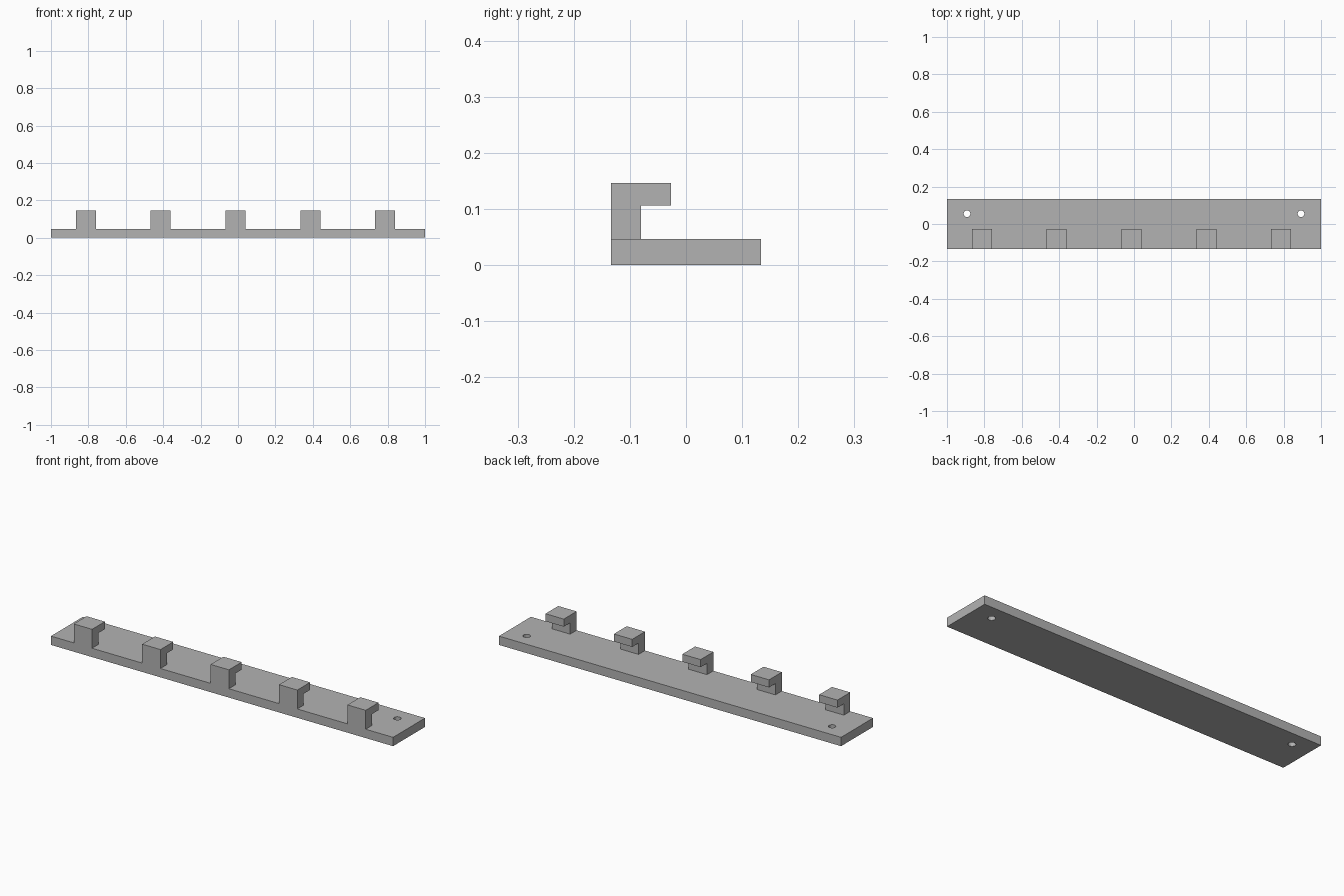
import bpy
import bmesh

cube = bpy.data.objects.get("Cube")
if cube:
    bpy.data.objects.remove(cube, do_unlink=True)

# One plain grey for the whole rack
grey = bpy.data.materials.new("plain_grey")
grey.use_nodes = True
colour = (0.45, 0.45, 0.45, 1)
grey.diffuse_color = colour
grey.node_tree.nodes["Principled BSDF"].inputs["Base Color"].default_value = colour

HALF_DEPTH = 0.1333
THICK = 0.0467
HOOK_WIDTH = 0.1067


def extrude_profile(name, points, direction):
    """Extrude a flat outline into a closed solid."""
    bm = bmesh.new()
    face = bm.faces.new([bm.verts.new(p) for p in points])
    result = bmesh.ops.extrude_face_region(bm, geom=[face], use_keep_orig=True)
    moved = [v for v in result["geom"] if isinstance(v, bmesh.types.BMVert)]
    bmesh.ops.translate(bm, verts=moved, vec=direction)
    bmesh.ops.recalc_face_normals(bm, faces=bm.faces)
    mesh = bpy.data.meshes.new(name)
    bm.to_mesh(mesh)
    bm.free()
    mesh.materials.append(grey)
    obj = bpy.data.objects.new(name, mesh)
    bpy.context.collection.objects.link(obj)
    return obj


# Base plate
outline = [(-1, -HALF_DEPTH, 0), (1, -HALF_DEPTH, 0),
           (1, HALF_DEPTH, 0), (-1, HALF_DEPTH, 0)]
plate = extrude_profile("base_plate", outline, (0, 0, THICK))

# Screw holes through both ends of the plate
for side in (-1, 1):
    bpy.ops.mesh.primitive_cylinder_add(
        vertices=32, radius=0.018, depth=0.2, location=(side * 0.893, 0.055, THICK / 2))
    cutter = bpy.context.object
    cutter.name = "screw_hole_cutter"
    cutter.hide_render = True
    cutter.data.materials.append(grey)
    cut = plate.modifiers.new("screw_hole", "BOOLEAN")
    cut.operation = "DIFFERENCE"
    cut.solver = "EXACT"
    cut.object = cutter
    bpy.context.view_layer.objects.active = plate
    bpy.ops.object.modifier_apply(modifier=cut.name)
    bpy.data.objects.remove(cutter, do_unlink=True)

# Row of hooks, each an upright with a lip reaching backwards
hook_profile = [(-HALF_DEPTH, THICK), (-0.08, THICK), (-0.08, 0.1067),
                (-0.0267, 0.1067), (-0.0267, 0.1467), (-HALF_DEPTH, 0.1467)]
for i in range(5):
    left_edge = -0.8667 + 0.4 * i
    extrude_profile(f"hook_{i + 1}", [(left_edge, y, z) for y, z in hook_profile],
                    (HOOK_WIDTH, 0, 0))
